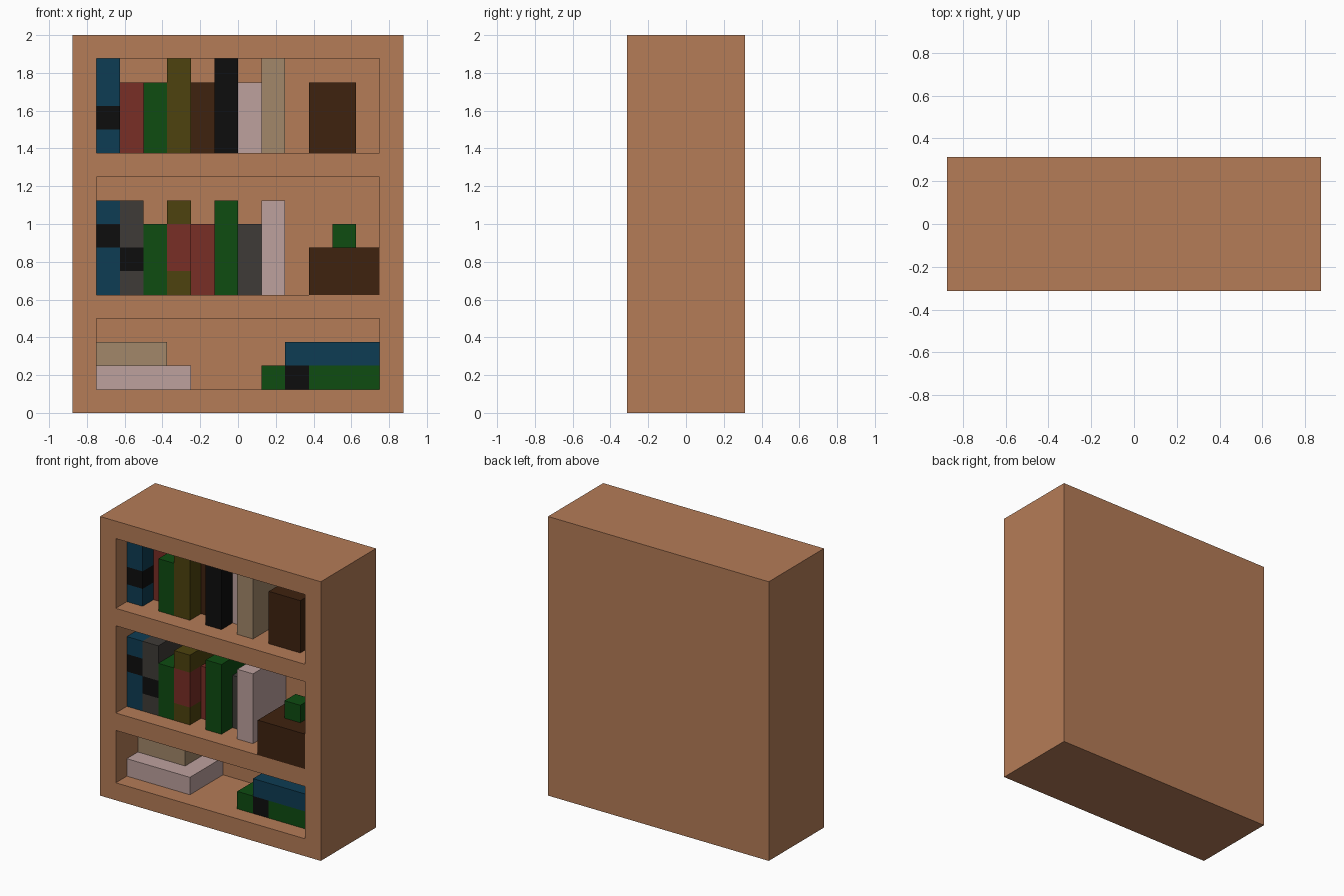
import bpy, bmesh
from mathutils import Vector

if "Cube" in bpy.data.objects:
    bpy.data.objects.remove(bpy.data.objects["Cube"])

U = 0.125                      # size of one block
FRONT = -2.5 * U               # front plane of the bookcase


def srgb(c):
    c /= 255
    return c / 12.92 if c <= 0.04045 else ((c + 0.055) / 1.055) ** 2.4


COLOURS = {
    "wood": (181, 124, 87), "blue": (13, 60, 83), "black": (13, 13, 13),
    "red": (121, 46, 38), "green": (14, 76, 17), "olive": (77, 66, 14),
    "dark_brown": (63, 34, 15), "pale_pink": (189, 161, 158),
    "beige": (162, 135, 106), "grey": (63, 59, 55),
}
MATS = {}
for name, rgb in COLOURS.items():
    MATS[name] = bpy.data.materials.new(name)
    MATS[name].diffuse_color = (*[srgb(c) for c in rgb], 1)


def finish(bm, name, *colours):
    bmesh.ops.recalc_face_normals(bm, faces=bm.faces)
    me = bpy.data.meshes.new(name)
    bm.to_mesh(me)
    bm.free()
    for c in colours:
        me.materials.append(MATS[c])
    ob = bpy.data.objects.new(name, me)
    bpy.context.collection.objects.link(ob)
    return ob


def block(name, x, z, d, colour, band=None):
    """Box in block units; x from centre, z from floor, d = depth from the front.
    band = (axis, low, high, colour) paints a strip around the box."""
    lo = Vector((x[0] * U, FRONT + d[0] * U, z[0] * U))
    hi = Vector((x[1] * U, FRONT + d[1] * U, z[1] * U))
    bm = bmesh.new()
    bmesh.ops.create_cube(bm, size=1)
    for v in bm.verts:
        v.co = [(a + b) / 2 + c * (b - a) for a, b, c in zip(lo, hi, v.co)]
    colours = [colour]
    if band:
        axis, a, b, band_colour = band
        colours.append(band_colour)
        no = Vector((0, 0, 0))
        no[axis] = 1
        for cut in (a, b):
            bmesh.ops.bisect_plane(bm, geom=bm.verts[:] + bm.edges[:] + bm.faces[:],
                                   plane_co=no * cut * U, plane_no=no)
        for f in bm.faces:
            if a * U < f.calc_center_median()[axis] < b * U:
                f.material_index = 1
    return finish(bm, name, *colours)


# Bookcase: front grid, outer shell pulled back, three openings pushed in
XS = [-7, -6, 6, 7]
ZS = [0, 1, 4, 5, 10, 11, 15, 16]
bm = bmesh.new()
grid = [[bm.verts.new((x * U, FRONT, z * U)) for z in ZS] for x in XS]
openings = []
for i in range(len(XS) - 1):
    for j in range(len(ZS) - 1):
        f = bm.faces.new((grid[i][j], grid[i + 1][j], grid[i + 1][j + 1], grid[i][j + 1]))
        if i == 1 and j % 2 == 1:
            openings.append(f)
rim = [e for e in bm.edges if e.is_boundary]
geom = bmesh.ops.extrude_edge_only(bm, edges=rim)["geom"]
bmesh.ops.translate(bm, vec=(0, 5 * U, 0),
                    verts=[g for g in geom if isinstance(g, bmesh.types.BMVert)])
bmesh.ops.edgeloop_fill(bm, edges=[e for e in bm.edges if e.is_boundary])
pushed = bmesh.ops.extrude_discrete_faces(bm, faces=openings)["faces"]
for f in pushed:
    bmesh.ops.translate(bm, vec=(0, 4 * U, 0), verts=f.verts[:])
finish(bm, "bookcase", "wood")

# Upright books: (height, front depth, colour, band), left to right
UPPER = [(4, 1, "blue", (2, 12, 13, "black")), (3, 2, "red", None), (3, 1, "green", None),
         (4, 1, "olive", None), (3, 2, "dark_brown", None), (4, 1, "black", None),
         (3, 2, "pale_pink", None), (4, 1, "beige", None)]
MIDDLE = [(4, 1, "blue", (2, 7, 8, "black")), (4, 1, "grey", (2, 6, 7, "black")),
          (3, 1, "green", None), (4, 1, "olive", (2, 6, 8, "red")), (3, 2, "red", None),
          (4, 1, "green", None), (3, 2, "grey", None), (4, 1, "pale_pink", None)]
for row, floor, books in (("upper", 11, UPPER), ("middle", 5, MIDDLE)):
    for i, (h, d, colour, band) in enumerate(books):
        block(f"{row}_book_{i + 1}", (i - 6, i - 5), (floor, floor + h), (d, 4), colour, band)

# Thick book or box on the upper shelf
block("upper_box", (3, 5), (11, 14), (1, 4), "dark_brown")

# Planter with a small plant on the middle shelf
block("planter", (3, 6), (5, 7), (0, 3), "dark_brown")
block("plant", (4, 5), (7, 8), (1, 2), "green")

# Lying books on the bottom shelf
block("flat_book_left_lower", (-6, -2), (1, 2), (1, 4), "pale_pink")
block("flat_book_left_upper", (-6, -3), (2, 3), (2, 4), "beige")
block("flat_book_right_lower", (1, 6), (1, 2), (1, 4), "green", (0, 2, 3, "black"))
block("flat_book_right_upper", (2, 6), (2, 3), (1, 4), "blue")

for m in bpy.data.materials:
    if m.users and not m.is_grease_pencil:
        m.use_nodes = True
        m.node_tree.nodes["Principled BSDF"].inputs["Base Color"].default_value = m.diffuse_color
